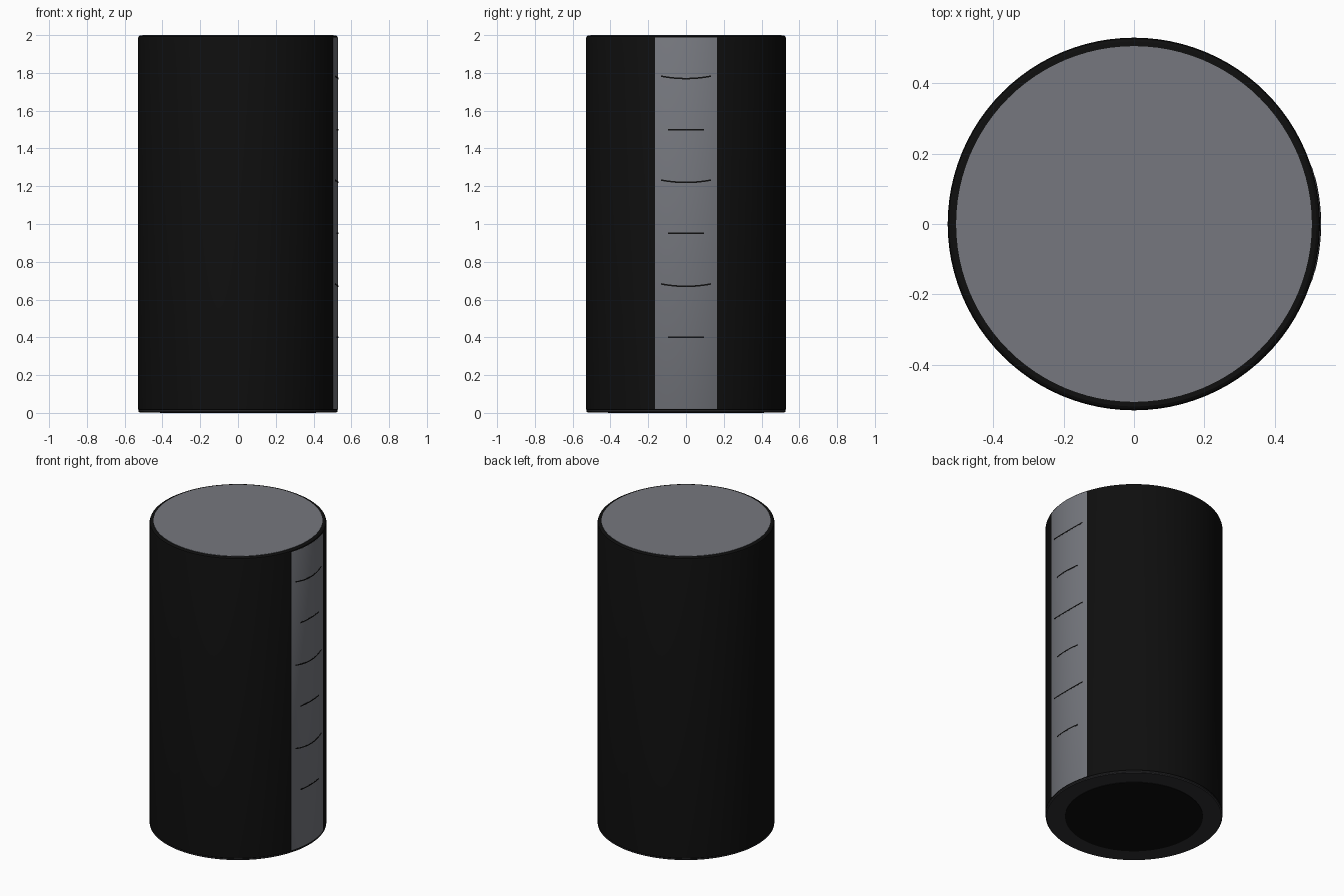
import bpy
import bmesh
import math

cube = bpy.data.objects.get("Cube")
if cube:
    bpy.data.objects.remove(cube, do_unlink=True)


def material(name, rgb):
    m = bpy.data.materials.new(name)
    m.use_nodes = True
    m.diffuse_color = (*rgb, 1)
    m.node_tree.nodes["Principled BSDF"].inputs["Base Color"].default_value = (*rgb, 1)
    return m


BLACK = material("black", (0.0045, 0.0045, 0.0045))
CHARCOAL = material("charcoal", (0.03, 0.03, 0.033))
GREY = material("steel grey", (0.18, 0.187, 0.21))


def finish(name, bm, mat):
    bmesh.ops.recalc_face_normals(bm, faces=bm.faces)
    me = bpy.data.meshes.new(name)
    bm.to_mesh(me)
    bm.free()
    me.materials.append(mat)
    ob = bpy.data.objects.new(name, me)
    bpy.context.collection.objects.link(ob)
    bpy.ops.object.select_all(action="DESELECT")
    ob.select_set(True)
    bpy.context.view_layer.objects.active = ob
    bpy.ops.object.shade_smooth_by_angle(angle=math.radians(30))
    return ob


def sweep(name, section, mat, half_angle=math.pi, steps=96, rise=0.0, closed=True):
    """Turn an (r, z) section about z, centred on +x; rise lifts the ends."""
    full = half_angle >= math.pi
    bm = bmesh.new()
    rings = []
    for i in range(steps if full else steps + 1):
        t = -1 + 2 * i / steps
        a = t * half_angle
        rings.append([bm.verts.new((r * math.cos(a), r * math.sin(a), z + rise * t * t))
                      for r, z in section])
    n = len(section)
    for i in range(steps):
        p, q = rings[i], rings[(i + 1) % len(rings)]
        for j in range(n if closed else n - 1):
            k = (j + 1) % n
            bm.faces.new((p[j], q[j], q[k], p[k]))
    if not full:
        bm.faces.new(rings[0])
        bm.faces.new(rings[-1])
    elif not closed:
        # Flat caps on a solid of revolution
        bm.faces.new([r[0] for r in rings])
        bm.faces.new([r[-1] for r in rings])
    return finish(name, bm, mat)


# Main cylinder with softened rims
sweep("body", [(0.523, 0.012), (0.529, 0.018), (0.529, 1.984), (0.526, 1.993), (0.518, 1.998)],
      BLACK, closed=False)

# Lid plate set into the top rim
sweep("top_plate", [(0.505, 1.99), (0.505, 2.0)], GREY, closed=False)

# Base ring and the pad inside it
sweep("base_ring", [(0.40, 0.003), (0.522, 0.003), (0.528, 0.008), (0.528, 0.015), (0.40, 0.015)],
      CHARCOAL)
sweep("base_pad", [(0.412, 0.0), (0.412, 0.012)], BLACK, closed=False)

# Curved upright strip on the side
R = 0.5305
sweep("side_strip", [(0.515, 0.02), (0.529, 0.02), (R, 0.023), (R, 1.983), (0.529, 1.987), (0.515, 1.987)],
      GREY, half_angle=math.asin(0.164 / R), steps=16)


# Thin marks on the strip: alternating straight and bowed
def mark(name, z, half_width, rise):
    h = 0.004
    sweep(name, [(0.525, z - h), (R + 0.0008, z - h), (R + 0.0008, z + h), (0.525, z + h)],
          BLACK, half_angle=math.asin(half_width / R), steps=16, rise=rise)


for i in range(3):
    mark(f"straight_mark_{i + 1}", 0.40 + 0.55 * i, 0.095, 0.0)
    mark(f"bowed_mark_{i + 1}", 0.67 + 0.55 * i, 0.133, 0.013)
